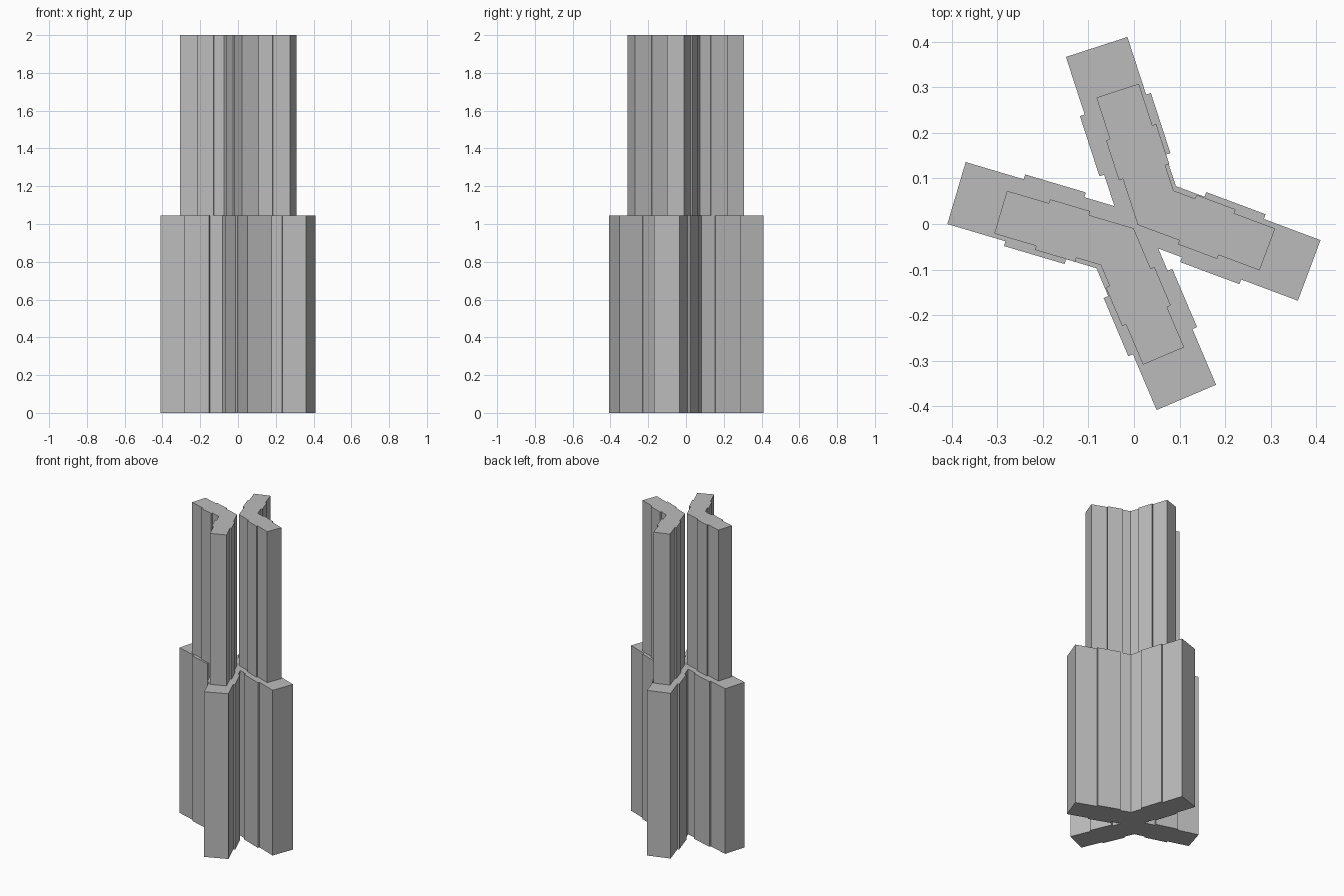
import bpy, bmesh, math
from mathutils import Vector
from mathutils.geometry import intersect_line_line

cube = bpy.data.objects.get("Cube")
if cube:
    bpy.data.objects.remove(cube, do_unlink=True)

GREY = (0.5, 0.5, 0.5, 1)
grey = bpy.data.materials.new("concrete grey")
grey.use_nodes = True
grey.diffuse_color = GREY
grey.node_tree.nodes["Principled BSDF"].inputs["Base Color"].default_value = GREY


def wing(tip, degrees, width, length_in, length_out, step):
    """Right and left edges of one wing, each listed from tip inwards."""
    a = math.radians(degrees)
    along = Vector((math.cos(a), math.sin(a), 0))
    side = Vector((-along.y, along.x, 0))
    edges = []
    for s in (-1, 1):
        corner = Vector((*tip, 0)) + side * s * width / 2
        bay = side * s * step
        start, end = corner - along * length_out, corner - along * length_in
        edges.append([corner, start, start + bay, end + bay, end])
    return edges


def outline(wings):
    """Join wings counterclockwise, meeting where their edges cross."""
    points = []
    for i, (right, left) in enumerate(wings):
        following = wings[(i + 1) % len(wings)][0]
        points += right[::-1] + left
        points.append(intersect_line_line(left[0], left[-1],
                                          following[0], following[-1])[0])
    return points


def prism(name, points, bottom, top):
    bm = bmesh.new()
    face = bm.faces.new([bm.verts.new((p.x, p.y, bottom)) for p in points])
    extruded = bmesh.ops.extrude_face_region(bm, geom=[face], use_keep_orig=True)
    verts = [g for g in extruded["geom"] if isinstance(g, bmesh.types.BMVert)]
    bmesh.ops.translate(bm, vec=(0, 0, top - bottom), verts=verts)
    bmesh.ops.recalc_face_normals(bm, faces=bm.faces)
    mesh = bpy.data.meshes.new(name)
    bm.to_mesh(mesh)
    bm.free()
    mesh.materials.append(grey)
    obj = bpy.data.objects.new(name, mesh)
    bpy.context.collection.objects.link(obj)


ANGLES = (-20.5, 108, 163.5, -67)   # right, back, left and front wings
SPLIT = 1.045

# Cross-shaped lower block
lower_tips = ((0.385, -0.102), (-0.082, 0.389), (-0.39, 0.068), (0.115, -0.381))
lower = [wing(t, a, 0.142, 0.272, 0.133, 0.011) for t, a in zip(lower_tips, ANGLES)]
prism("lower_block", outline(lower), 0, SPLIT)

# Two separate V-shaped upper towers
upper_tips = ((0.293, -0.056), (-0.036, 0.293), (-0.293, 0.026), (0.065, -0.29))
upper = [wing(t, a, 0.098, 0.188, 0.096, 0.009) for t, a in zip(upper_tips, ANGLES)]
prism("back_tower", outline(upper[:2]), SPLIT, 2)
prism("front_tower", outline(upper[2:]), SPLIT, 2)
